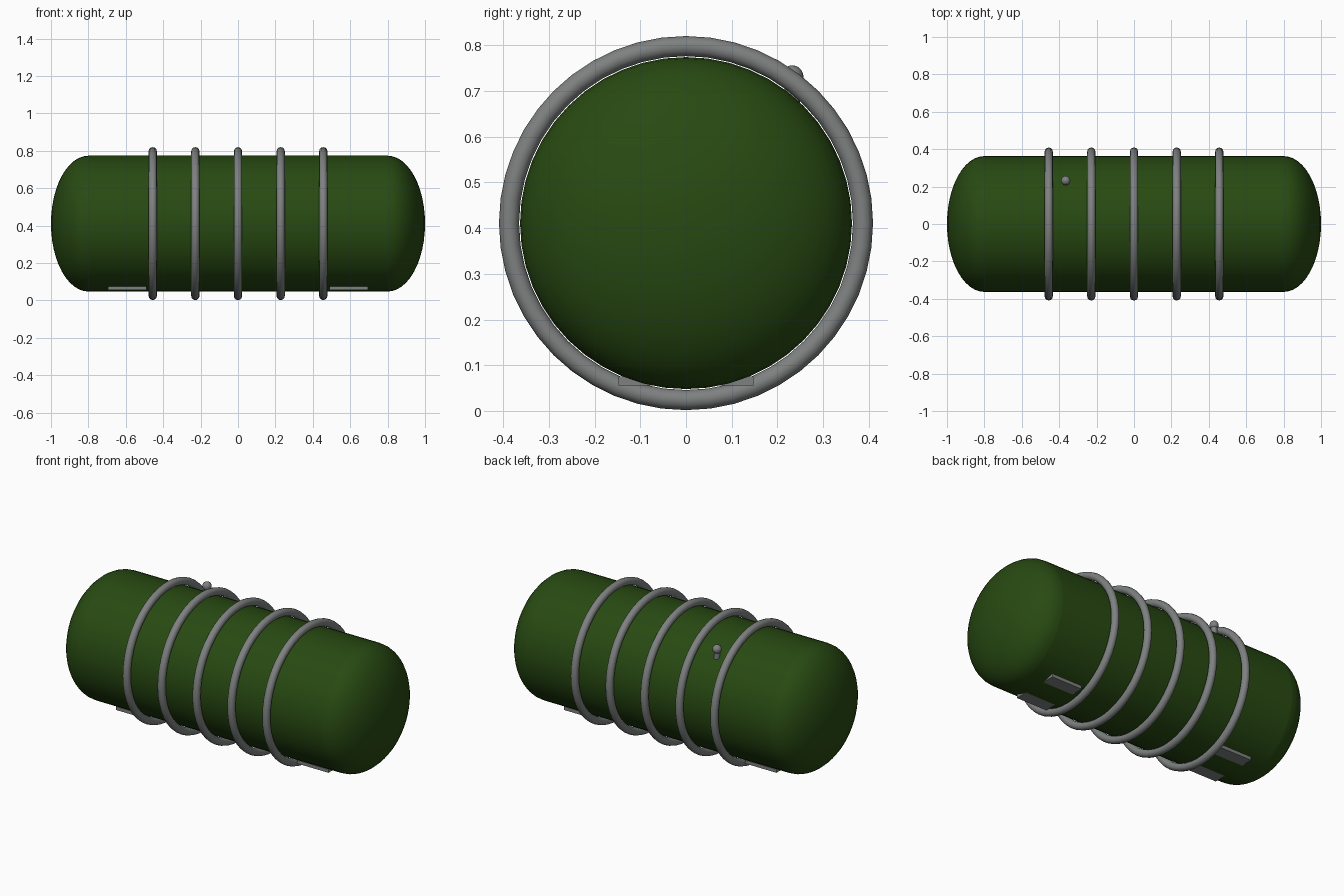
import bpy, bmesh, math
from mathutils import Matrix

if "Cube" in bpy.data.objects:
    bpy.data.objects.remove(bpy.data.objects["Cube"])

CZ, R = 0.411, 0.363   # axis height and hull radius


def material(name, col):
    m = bpy.data.materials.new(name)
    m.diffuse_color = (*col, 1)
    m.use_nodes = True
    m.node_tree.nodes["Principled BSDF"].inputs["Base Color"].default_value = m.diffuse_color
    return m


green = material("dark green", (0.021, 0.068, 0.006))
grey = material("grey metal", (0.21, 0.22, 0.22))


def finish(name, mat, smooth=True):
    o = bpy.context.object
    o.name = name
    o.data.materials.append(mat)
    if smooth:
        bpy.ops.object.shade_smooth_by_angle(angle=math.radians(40))
    return o


# Hull: straight cylinder along x
bpy.ops.mesh.primitive_cylinder_add(vertices=48, radius=R, depth=1.6,
                                    location=(0, 0, CZ), rotation=(0, math.pi / 2, 0))
finish("hull", green)

# Domed end caps: flattened half spheres
for side, name in ((-1, "left_dome"), (1, "right_dome")):
    bpy.ops.mesh.primitive_uv_sphere_add(segments=48, ring_count=24, radius=1,
                                         location=(side * 0.8, 0, CZ))
    o = finish(name, green)
    o.data.transform(Matrix.Rotation(side * math.pi / 2, 4, 'Y'))
    o.data.transform(Matrix.Diagonal((0.2, R, R, 1)))
    bm = bmesh.new()
    bm.from_mesh(o.data)
    bmesh.ops.delete(bm, geom=[v for v in bm.verts if v.co.x * side < -0.001], context='VERTS')
    bm.to_mesh(o.data)
    bm.free()

# Five hoops around the hull
for i in range(5):
    bpy.ops.mesh.primitive_torus_add(major_segments=48, minor_segments=12,
                                     major_radius=0.387, minor_radius=0.022,
                                     location=((i - 2) * 0.228, 0, CZ),
                                     rotation=(0, math.pi / 2, 0))
    finish(f"hoop_{i + 1}", grey)

# Flat foot plates under both ends
for side, name in ((-1, "left_foot_plate"), (1, "right_foot_plate")):
    bpy.ops.mesh.primitive_cube_add(size=1, location=(side * 0.592, 0, 0.066))
    bpy.context.object.scale = (0.205, 0.296, 0.02)
    finish(name, grey, False)

# Valve: short upright stem with a ball on top
VX, VY = -0.365, 0.232
bpy.ops.mesh.primitive_cylinder_add(vertices=16, radius=0.017, depth=0.08,
                                    location=(VX, VY, 0.69))
finish("valve_stem", grey)
bpy.ops.mesh.primitive_uv_sphere_add(segments=16, ring_count=10, radius=0.025,
                                     location=(VX, VY, 0.731))
finish("valve_ball", grey)
